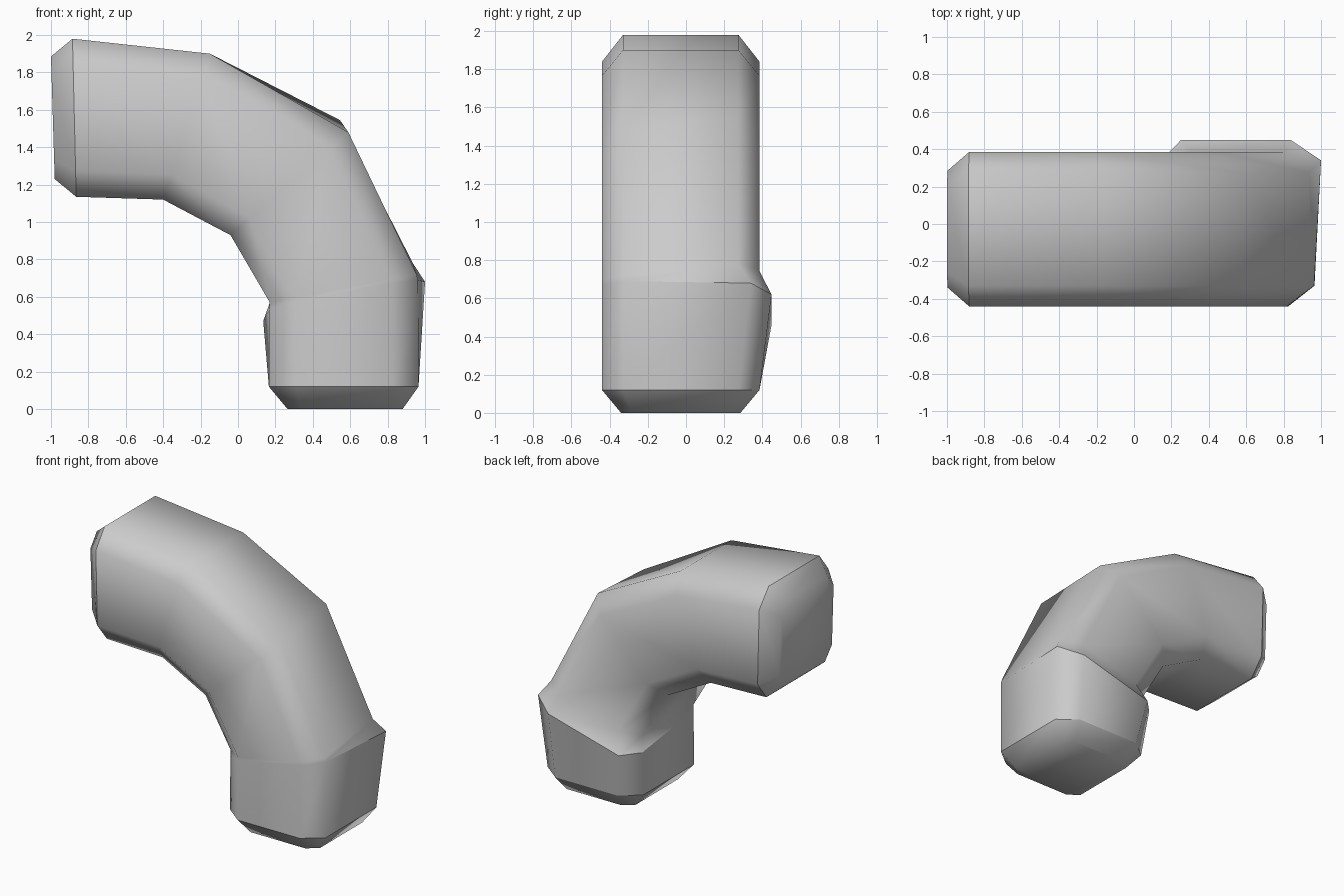
import bpy, bmesh
from mathutils import Vector

cube = bpy.data.objects.get("Cube")
if cube:
    bpy.data.objects.remove(cube, do_unlink=True)

grey = bpy.data.materials.new("plain grey")
grey.use_nodes = True
grey.diffuse_color = (0.6, 0.6, 0.6, 1)
grey.node_tree.nodes["Principled BSDF"].inputs["Base Color"].default_value = (0.6, 0.6, 0.6, 1)

FRONT, BACK = -0.44, 0.385


def section(inner, outer, back_outer=None, inset=0.0, cut=0.14, side=0.11):
    """Chamfered rectangle spanning inner to outer (x, z) points."""
    a, b = Vector(inner), Vector(outer)
    c = Vector(back_outer or outer)
    lo, hi = FRONT + inset, BACK - inset
    step_f, step_b = (b - a).normalized() * cut, (c - a).normalized() * cut
    flat = [(a, lo + side), (a + step_f, lo), (b - step_f, lo), (b, lo + side),
            (c, hi - side), (c - step_b, hi), (a + step_b, hi), (a, hi - side)]
    return [Vector((p.x, y, p.y)) for p, y in flat]


# Swollen rim of the lower sleeve, flush at the front and raised at the back
rim = [Vector(p) for p in [
    (0.167, -0.33, 0.53), (0.30, -0.44, 0.57), (0.82, -0.44, 0.67), (0.963, -0.33, 0.69),
    (1.0, 0.34, 0.68), (0.84, 0.448, 0.62), (0.25, 0.448, 0.46), (0.135, 0.33, 0.47)]]

# Sections from the foot of the elbow to its open end
rings = [
    section((0.265, 0), (0.88, 0), inset=0.1, cut=0.08, side=0.06),
    section((0.165, 0.12), (0.965, 0.12)),
    rim,
    section((0.17, 0.57), (0.955, 0.72), (0.935, 0.78)),
    section((-0.04, 0.93), (0.59, 1.48), (0.545, 1.545)),
    section((-0.40, 1.12), (-0.15, 1.9)),
    section((-0.865, 1.135), (-0.885, 1.98)),
    section((-0.98, 1.23), (-1.0, 1.885), inset=0.1, cut=0.1, side=0.08),
]

# Loft the sections into one closed elbow
bm = bmesh.new()
loops = [[bm.verts.new(p) for p in ring] for ring in rings]
for low, high in zip(loops, loops[1:]):
    for i in range(8):
        j = (i + 1) % 8
        bm.faces.new((low[i], low[j], high[j], high[i]))
bm.faces.new(loops[0])
bm.faces.new(loops[-1])
bmesh.ops.recalc_face_normals(bm, faces=bm.faces[:])
for f in bm.faces:
    f.smooth = True

# Crisp edges at both caps and along the raised part of the rim
for loop, spans in ((loops[1], range(8)), (loops[-2], range(8)), (loops[2], range(3, 8))):
    for i in spans:
        bm.edges.get((loop[i], loop[(i + 1) % 8])).smooth = False

mesh = bpy.data.meshes.new("bent_pipe")
bm.to_mesh(mesh)
bm.free()
mesh.materials.append(grey)
bpy.context.collection.objects.link(bpy.data.objects.new("bent_pipe", mesh))
